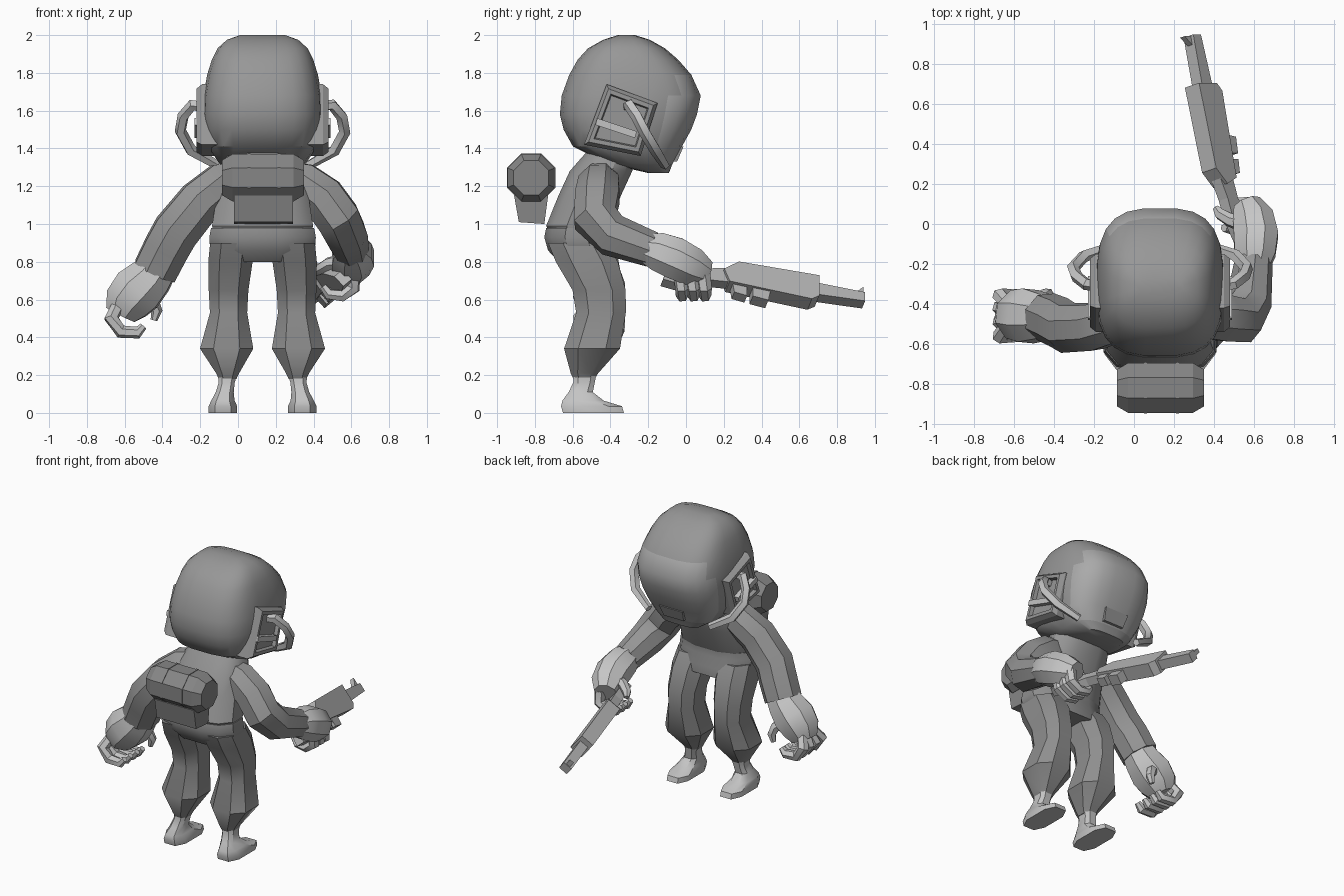
import bpy, bmesh, math
from mathutils import Vector

if "Cube" in bpy.data.objects:
    bpy.data.objects.remove(bpy.data.objects["Cube"])

CX = 0.13  # centre line of the body


def mat(name, v):
    m = bpy.data.materials.new(name)
    m.diffuse_color = (v, v, v, 1)
    m.use_nodes = True
    m.node_tree.nodes["Principled BSDF"].inputs["Base Color"].default_value = m.diffuse_color
    return m


HELMET = mat("helmet grey", 0.31)
VISOR = mat("visor grey", 0.40)
SUIT = mat("suit grey", 0.30)
PANTS = mat("trouser grey", 0.27)
PACK = mat("pack grey", 0.24)
GLOVE = mat("glove light grey", 0.57)
SHOE = mat("shoe light grey", 0.55)
GUN = mat("weapon grey", 0.46)


def build(name, rings, material, smooth=35):
    """Skin a list of closed rings and cap both ends."""
    bm = bmesh.new()
    rows = [[bm.verts.new(p) for p in r] for r in rings]
    n = len(rows[0])
    for a, b in zip(rows, rows[1:]):
        for i in range(n):
            j = (i + 1) % n
            bm.faces.new((a[i], a[j], b[j], b[i]))
    bm.faces.new(rows[0][::-1])
    bm.faces.new(rows[-1])
    bmesh.ops.recalc_face_normals(bm, faces=bm.faces)
    me = bpy.data.meshes.new(name)
    bm.to_mesh(me)
    bm.free()
    me.materials.append(material)
    if smooth:
        me.shade_smooth()
        me.set_sharp_from_angle(angle=math.radians(smooth))
    ob = bpy.data.objects.new(name, me)
    bpy.context.collection.objects.link(ob)
    return ob


def stack(name, levels, material, sides=12, n=2.5, mirror=False, smooth=35):
    """Loft of horizontal rings: (z, centre x, y back, y front, half width)."""
    rings = []
    for z, cx, y0, y1, hx in levels:
        ring = []
        for i in range(sides):
            a = 2 * math.pi * (i + 0.5) / sides
            c, s = math.cos(a), math.sin(a)
            x = cx + hx * math.copysign(abs(c) ** (2 / n), c)
            y = (y0 + y1) / 2 + (y1 - y0) / 2 * math.copysign(abs(s) ** (2 / n), s)
            ring.append((2 * CX - x if mirror else x, y, z))
        rings.append(ring)
    return build(name, rings, material, smooth)


def tube(name, path, radii, material, sides=8, smooth=35):
    """Loft of round rings along a path."""
    pts = [Vector(p) for p in path]
    rings, u = [], None
    for i, p in enumerate(pts):
        t = (pts[min(i + 1, len(pts) - 1)] - pts[max(i - 1, 0)]).normalized()
        if u is None:
            u = t.orthogonal()
        u = (u - t * u.dot(t)).normalized()
        v = t.cross(u)
        ang = [2 * math.pi * (k + 0.5) / sides for k in range(sides)]
        rings.append([p + (u * math.cos(a) + v * math.sin(a)) * radii[i] for a in ang])
    return build(name, rings, material, smooth)


# Helmet, with the visor faces chosen by position
head = stack("helmet", [
    (1.27, CX, -.20, -.09, .14), (1.32, CX, -.42, -.07, .23), (1.41, CX, -.60, -.02, .29),
    (1.50, CX, -.65, .03, .31), (1.58, CX, -.67, .06, .32), (1.68, CX, -.66, .08, .315),
    (1.79, CX, -.62, .03, .295), (1.87, CX, -.575, -.04, .27), (1.93, CX, -.52, -.11, .24),
    (1.975, CX, -.44, -.19, .19), (2.0, CX, -.36, -.27, .12)], HELMET, sides=24, n=3)
head.data.materials.append(VISOR)
for f in head.data.polygons:
    c = f.center
    if 1.35 < c.z < 1.80 and c.y > -.15 + (c.z - 1.42) * .3:
        f.material_index = 1
stack("mouth_vent", [(1.33, CX, -.12, -.035, .11), (1.41, CX, -.12, .005, .13)],
      HELMET, sides=4, n=2, smooth=0)

# Ear frames, clips and looping hoses on both sides
for side, tag in ((-1, "left"), (1, "right")):
    outline = [(-.42, 1.74), (-.15, 1.64), (-.24, 1.36), (-.54, 1.42)]
    my = sum(p[0] for p in outline) / 4
    mz = sum(p[1] for p in outline) / 4

    def ring(off, k):
        return [(CX + side * off, my + (y - my) * k, mz + (z - mz) * k) for y, z in outline]
    build(tag + "_ear_frame",
          [ring(.24, 1.0), ring(.32, 1.0), ring(.35, .88), ring(.35, .74), ring(.325, .7)],
          HELMET, 0)
    build(tag + "_ear_clip", [[(CX + side * o, y, z) for y, z in
          ((-.47, 1.56), (-.26, 1.49), (-.27, 1.455), (-.48, 1.525))] for o in (.3, .36)], SHOE, 0)
    hose = [(.30, -.31, 1.62), (.37, -.30, 1.63), (.42, -.26, 1.57), (.435, -.22, 1.49),
            (.38, -.16, 1.39), (.24, -.11, 1.31)]
    tube(tag + "_hose", [(CX + side * x, y, z) for x, y, z in hose],
         [.028, .032, .032, .032, .032, .025], SHOE, sides=5)

# Jacket and hips
stack("jacket", [
    (.94, CX, -.72, -.43, .26), (.99, CX, -.745, -.40, .275), (1.15, CX, -.68, -.34, .25),
    (1.28, CX, -.62, -.28, .235), (1.37, CX, -.54, -.27, .19), (1.43, CX, -.50, -.28, .13)], SUIT)
stack("hips", [
    (.80, CX, -.68, -.38, .24), (.86, CX, -.735, -.385, .285), (.93, CX, -.755, -.41, .29),
    (.98, CX, -.745, -.41, .28)], PANTS)

# Trouser legs and shoes, mirrored
for m, tag in ((False, "left"), (True, "right")):
    stack(tag + "_trouser_leg", [
        (.18, -.055, -.60, -.48, .05), (.21, -.055, -.615, -.46, .065),
        (.34, -.06, -.655, -.34, .15), (.53, -.05, -.59, -.31, .105),
        (.65, -.05, -.61, -.31, .112), (.80, -.04, -.70, -.35, .125),
        (.90, -.03, -.74, -.41, .125)], PANTS, sides=8, mirror=m)
    stack(tag + "_shoe", [
        (0, -.08, -.66, -.32, .08), (.035, -.08, -.67, -.33, .08), (.065, -.08, -.66, -.43, .065),
        (.11, -.07, -.625, -.49, .05), (.16, -.06, -.60, -.48, .045), (.21, -.055, -.60, -.47, .055)],
        SHOE, sides=8, n=3, mirror=m)

# Backpack: rolled top with chamfered ends, pouch below, two straps
tube("pack_roll", [(x, -.82, 1.245) for x in (-.085, -.03, .295, .35)],
     [.10, .135, .135, .10], PACK, sides=8, smooth=20)
build("pack_pouch", [[(x, y, z) for y, z in
      ((-.91, 1.15), (-.885, 1.01), (-.75, 1.0), (-.73, 1.15))] for x in (-.02, .29)], PACK, 0)
for x in (.05, .21):
    tube("pack_strap", [(x, -.82, 1.245), (x + .015, -.82, 1.245)], [.139, .139], PACK, smooth=0)

# Sleeves
tube("left_sleeve", [(.02, -.46, 1.26), (-.08, -.48, 1.22), (-.20, -.515, 1.12),
     (-.33, -.52, .96), (-.38, -.49, .87), (-.44, -.465, .75)],
     [.08, .115, .125, .13, .128, .125], SUIT)
tube("right_sleeve", [(.24, -.45, 1.26), (.34, -.46, 1.22), (.45, -.47, 1.14),
     (.53, -.48, 1.03), (.575, -.39, .94), (.60, -.18, .865)],
     [.08, .115, .125, .125, .115, .095], SUIT)

# Left glove with curled fingers
tube("left_glove", [(-.42, -.47, .775), (-.46, -.465, .72), (-.53, -.46, .65), (-.59, -.455, .58),
     (-.62, -.45, .52)], [.11, .125, .145, .13, .09], GLOVE)
for y in (-.56, -.49, -.42, -.36):
    tube("left_finger", [(-.63, (y - .45) / 2, .58), (-.67, y, .50), (-.62, y, .43), (-.53, y, .425),
         (-.50, y, .46)], [.035, .04, .036, .032, .02], GLOVE, sides=6)
tube("left_thumb", [(-.50, -.40, .62), (-.45, -.36, .59), (-.43, -.35, .54), (-.445, -.35, .49)],
     [.045, .035, .03, .018], GLOVE, sides=6)

# Right glove gripping the weapon
tube("right_glove", [(.60, -.21, .87), (.605, -.15, .855), (.61, -.06, .82), (.595, .03, .775),
     (.565, .10, .74)], [.085, .11, .12, .11, .075], GLOVE)
for y in (-.02, .04, .10):
    tube("right_finger", [(.61, y - .01, .74), (.61, y, .66), (.55, y, .62), (.48, y, .63),
         (.45, y, .67)], [.04, .038, .034, .03, .02], GLOVE, sides=6)
tube("right_thumb", [(.55, 0, .80), (.48, .02, .79), (.43, .05, .76), (.41, .08, .74)],
     [.045, .035, .03, .018], GLOVE, sides=6)

# Weapon: side profiles extruded in a frame that is pitched and rolled
AXIS = Vector((-.195, .967, -.165)).normalized()
UP = Vector((-.64, 0, .77))
UP = (UP - AXIS * UP.dot(AXIS)).normalized()
SIDE = AXIS.cross(UP)
BASE = Vector((.44, .22, .715))


def slab(name, profile, width):
    build(name, [[BASE + AXIS * s + UP * u + SIDE * w for s, u in profile]
                 for w in (-width / 2, width / 2)], GUN, 0)


slab("weapon_body", [(-.03, .02), (.05, .085), (.49, .085), (.49, -.055), (.45, -.085),
                     (.0, -.06)], .095)
slab("weapon_barrel", [(.48, .045), (.745, .035), (.745, -.025), (.48, -.035)], .065)
slab("front_sight", [(.69, .03), (.74, .085), (.74, .03)], .03)
slab("trigger_block", [(.02, -.05), (.03, -.115), (.10, -.125), (.10, -.05)], .06)
slab("magazine", [(.13, -.05), (.13, -.125), (.215, -.135), (.23, -.05)], .07)
slab("grip", [(.02, .05), (.02, -.05), (-.10, -.06), (-.22, -.13), (-.36, -.11), (-.34, -.04),
              (-.20, .01), (-.10, .02)], .06)
